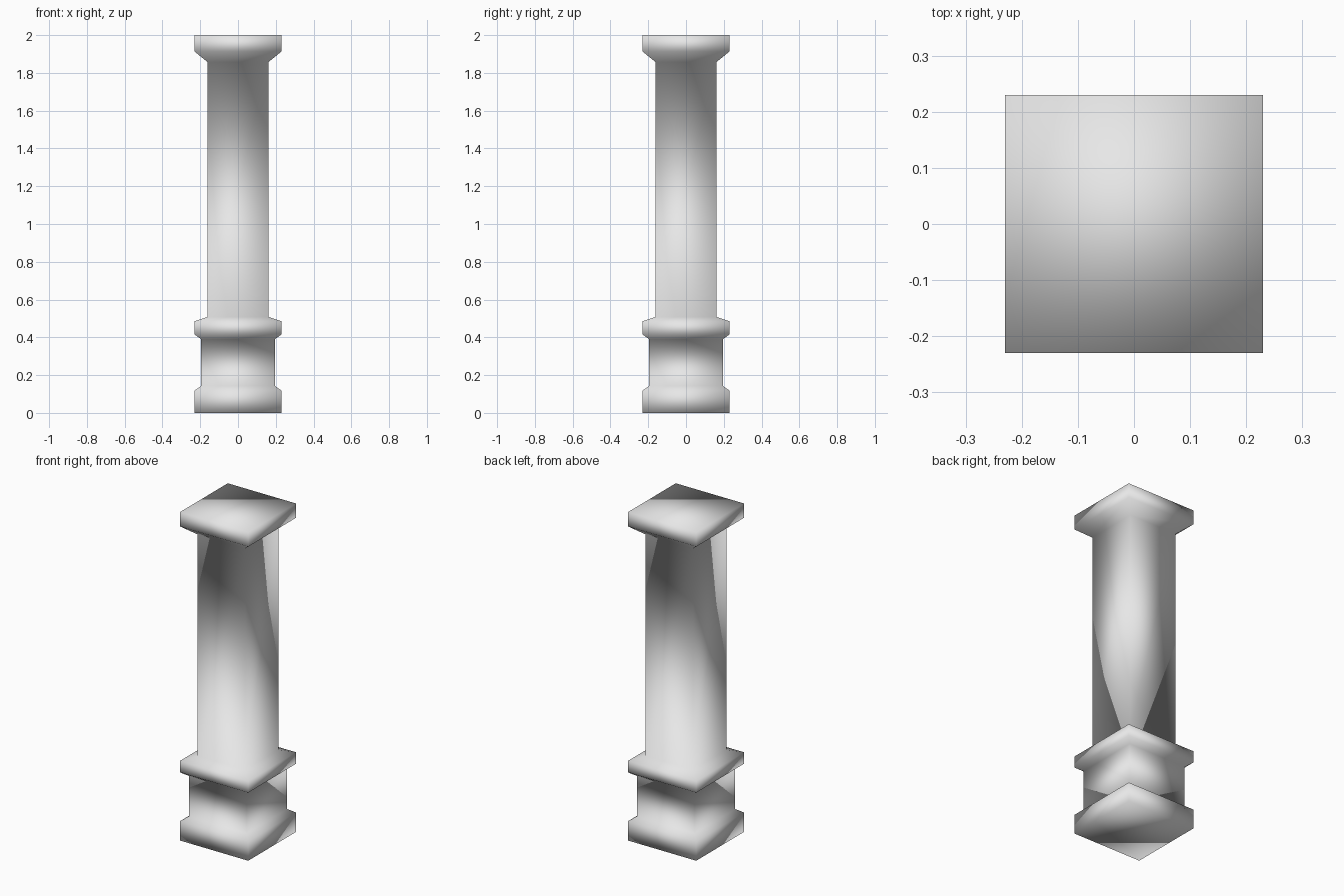
import bpy
import bmesh

cube = bpy.data.objects.get("Cube")
if cube:
    bpy.data.objects.remove(cube, do_unlink=True)

# Stone material
stone = bpy.data.materials.new("grey_stone")
stone.use_nodes = True
color = (0.8, 0.8, 0.8, 1.0)
stone.diffuse_color = color
stone.node_tree.nodes["Principled BSDF"].inputs["Base Color"].default_value = color

# Column silhouette as (half width, height): plinth, die, collar, shaft, capital
PROFILE = [
    (0.23, 0.0), (0.23, 0.118),
    (0.195, 0.143), (0.195, 0.39),
    (0.23, 0.415), (0.23, 0.485),
    (0.161, 0.508), (0.161, 1.857),
    (0.23, 1.913), (0.23, 2.0),
]
CORNERS = [(-1, -1), (1, -1), (1, 1), (-1, 1)]

# Square rings joined by side faces and closed at both ends
bm = bmesh.new()
rings = [[bm.verts.new((sx * w, sy * w, z)) for sx, sy in CORNERS]
         for w, z in PROFILE]
for low, high in zip(rings, rings[1:]):
    for i in range(4):
        j = (i + 1) % 4
        bm.faces.new((low[i], low[j], high[j], high[i]))
bm.faces.new(rings[0][::-1])
bm.faces.new(rings[-1])
bmesh.ops.recalc_face_normals(bm, faces=bm.faces)

# One continuous, softly shaded surface
for face in bm.faces:
    face.smooth = True

mesh = bpy.data.meshes.new("square_column")
bm.to_mesh(mesh)
bm.free()
mesh.materials.append(stone)
column = bpy.data.objects.new("square_column", mesh)
bpy.context.collection.objects.link(column)
